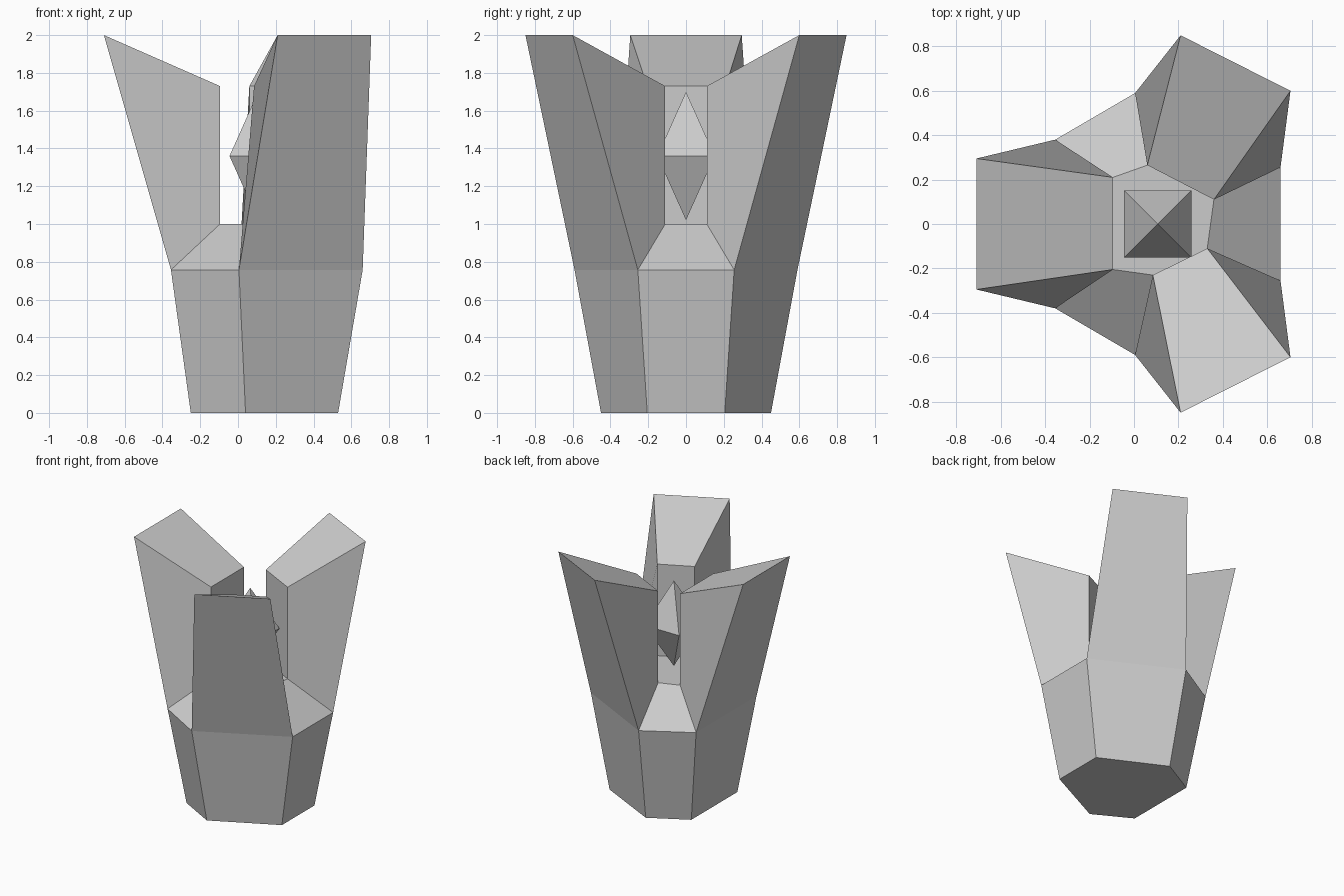
import bpy
from mathutils import Vector

if "Cube" in bpy.data.objects:
    bpy.data.objects.remove(bpy.data.objects["Cube"], do_unlink=True)

# One flat grey for everything
grey = bpy.data.materials.new("stone grey")
grey.use_nodes = True
colour = (0.6, 0.6, 0.6, 1)
grey.diffuse_color = colour
grey.node_tree.nodes["Principled BSDF"].inputs["Base Color"].default_value = colour


def build(name, verts, faces):
    mesh = bpy.data.meshes.new(name)
    mesh.from_pydata(verts, [], faces)
    mesh.materials.append(grey)
    mesh.validate()
    obj = bpy.data.objects.new(name, mesh)
    bpy.context.collection.objects.link(obj)
    return obj


def at_height(points, z):
    return [Vector((x, y, z)) for x, y in points]


# Six-sided rings, two corners per prong, counter-clockwise from the left back
base = [(.53, .205), (.04, .45), (-.25, .29), (-.25, -.29), (.04, -.45), (.53, -.205)]
rim = [(.66, .255), (.005, .59), (-.355, .38), (-.355, -.38), (.005, -.59), (.66, -.255)]
tips = [(.705, .6), (.21, .85), (-.71, .295), (-.71, -.295), (.21, -.85), (.705, -.6)]
inner = [(.36, .11), (.06, .265), (-.095, .21), (-.095, -.205), (.085, -.23), (.33, -.11)]

# Ring offsets: base, rim, floor, inner tops, outer tops
B, R, F, I, T = range(0, 30, 6)
verts = (at_height(base, 0) + at_height(rim, .757) + at_height(inner, 1)
         + at_height(inner, 1.73) + at_height(tips, 2))

# Cup: underside, walls and raised floor
faces = [tuple(range(5, -1, -1)), tuple(range(F, F + 6))]
for i in range(6):
    j = (i + 1) % 6
    faces.append((B + i, B + j, R + j, R + i))
    if i % 2:
        # Sloping ledge in the gap between two prongs
        faces.append((R + i, R + j, F + j, F + i))
    else:
        # Prong: outer face, top, inner face and two flanks
        faces += [(R + i, R + j, T + j, T + i),
                  (T + i, T + j, I + j, I + i),
                  (I + i, I + j, F + j, F + i),
                  (R + i, T + i, I + i, F + i),
                  (R + j, F + j, I + j, T + j)]
build("pronged_cup", verts, faces)

# Floating double pyramid between the prongs
r = .152
corners = [(r, r), (-r, r), (-r, -r), (r, -r)]
crystal_faces = []
for i in range(4):
    j = (i + 1) % 4
    crystal_faces += [(i, j, 4), (j, i, 5)]
crystal = build("floating_crystal",
                at_height(corners, 0) + [Vector((0, 0, .34)), Vector((0, 0, -.34))],
                crystal_faces)
crystal.location = (.107, 0, 1.36)
